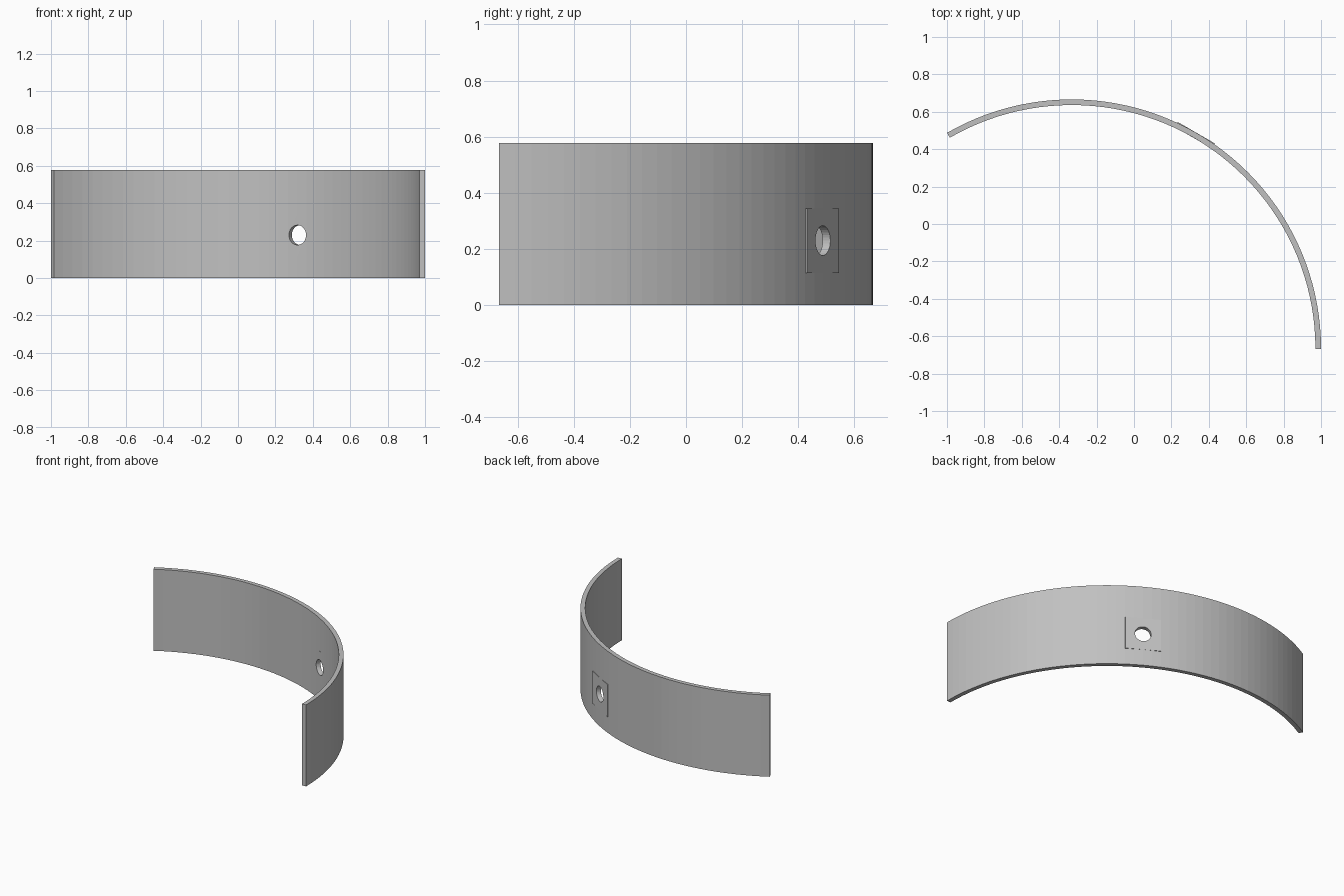
import bpy, bmesh
from math import radians, cos, sin, pi
from mathutils import Matrix, Vector

cube = bpy.data.objects.get("Cube")
if cube:
    bpy.data.objects.remove(cube, do_unlink=True)

OUTER, INNER, HEIGHT = 1.333, 1.303, 0.578
CENTRE = Vector((-0.333, -0.667, 0))
SWEEP, STEPS = radians(120), 48
MID = SWEEP / 2
HOLE_Z, HOLE_R, PAD = 0.23, 0.053, 0.23

grey = bpy.data.materials.new("plain grey")
grey.use_nodes = True
colour = (0.53, 0.53, 0.53, 1)
grey.diffuse_color = colour
grey.node_tree.nodes["Principled BSDF"].inputs["Base Color"].default_value = colour


def make_object(name, bm):
    bmesh.ops.recalc_face_normals(bm, faces=bm.faces)
    mesh = bpy.data.meshes.new(name)
    bm.to_mesh(mesh)
    bm.free()
    mesh.materials.append(grey)
    obj = bpy.data.objects.new(name, mesh)
    bpy.context.collection.objects.link(obj)
    return obj


def radial_frame(radius):
    """Local x points outwards through the middle of the arc."""
    out = Vector((cos(MID), sin(MID), 0))
    place = CENTRE + out * radius + Vector((0, 0, HOLE_Z))
    return Matrix.Translation(place) @ Matrix.Rotation(MID, 4, 'Z')


def apply_boolean(target, tool, operation):
    mod = target.modifiers.new(operation.lower(), 'BOOLEAN')
    mod.object, mod.operation, mod.solver = tool, operation, 'EXACT'
    bpy.context.view_layer.objects.active = target
    bpy.ops.object.modifier_apply(modifier=mod.name)
    bpy.data.objects.remove(tool, do_unlink=True)


# Curved band: a rectangular section swept along the arc
bm = bmesh.new()
corners = [(INNER, 0), (OUTER, 0), (OUTER, HEIGHT), (INNER, HEIGHT)]
rings = []
for i in range(STEPS + 1):
    a = SWEEP * i / STEPS
    rings.append([bm.verts.new(CENTRE + Vector((r * cos(a), r * sin(a), z)))
                  for r, z in corners])
for a, b in zip(rings, rings[1:]):
    for k in range(4):
        n = (k + 1) % 4
        bm.faces.new((a[k], a[n], b[n], b[k]))
bm.faces.new(rings[0])
bm.faces.new(rings[-1])
band = make_object("curved_band", bm)

# Flat square mounting pad, just proud of the curve at its sides
pad_in, pad_out = INNER - 0.001, OUTER + 0.0005
bm = bmesh.new()
bmesh.ops.create_cube(bm, size=1, matrix=radial_frame((pad_in + pad_out) / 2)
                      @ Matrix.Diagonal((pad_out - pad_in, PAD, PAD, 1)))
apply_boolean(band, make_object("mounting_pad", bm), 'UNION')

# Round hole through the pad
bm = bmesh.new()
bmesh.ops.create_cone(bm, cap_ends=True, segments=32, radius1=HOLE_R, radius2=HOLE_R,
                      depth=0.2, matrix=radial_frame((INNER + OUTER) / 2)
                      @ Matrix.Rotation(pi / 2, 4, 'Y'))
cutter = make_object("hole_cutter", bm)
cutter.hide_render = True
apply_boolean(band, cutter, 'DIFFERENCE')

# Smooth curves, crisp rims
bpy.ops.object.select_all(action='DESELECT')
band.select_set(True)
bpy.context.view_layer.objects.active = band
bpy.ops.object.shade_smooth_by_angle(angle=radians(1.5))
